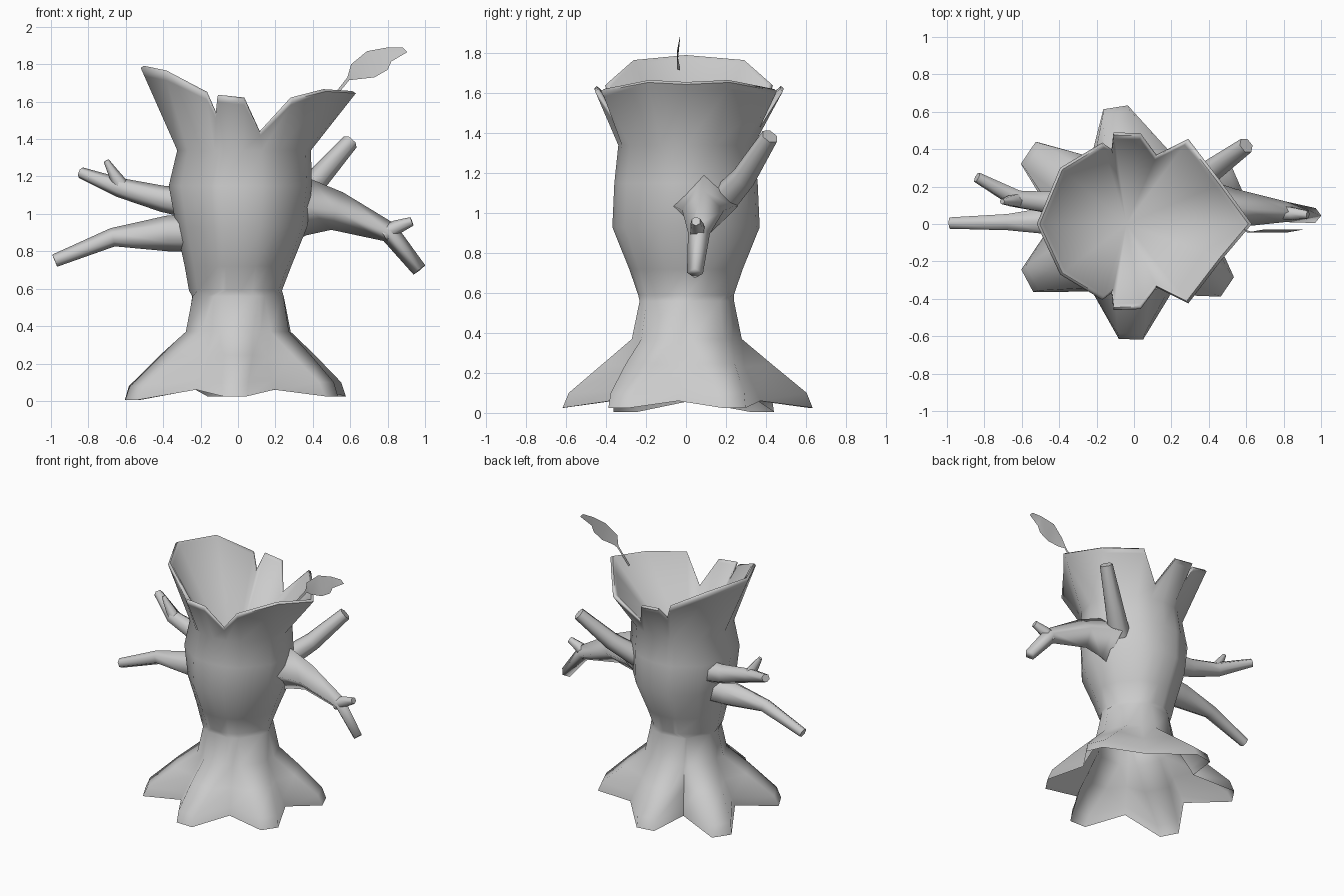
import bpy, bmesh, math
from mathutils import Vector

if "Cube" in bpy.data.objects:
    bpy.data.objects.remove(bpy.data.objects["Cube"])

wood = bpy.data.materials.new("pale grey wood")
wood.diffuse_color = (0.6, 0.6, 0.6, 1)
wood.use_nodes = True
wood.node_tree.nodes["Principled BSDF"].inputs["Base Color"].default_value = wood.diffuse_color


def make(name, verts, faces, angle=70, recalc=True, bridge_above=None):
    me = bpy.data.meshes.new(name)
    me.from_pydata([tuple(v) for v in verts], [], faces)
    ob = bpy.data.objects.new(name, me)
    bpy.context.collection.objects.link(ob)
    me.materials.append(wood)
    bm = bmesh.new()
    bm.from_mesh(me)
    if bridge_above is not None:
        # Join the two open loops above the given height
        loops = [e for e in bm.edges if e.is_boundary
                 and min(v.co.z for v in e.verts) > bridge_above]
        bmesh.ops.bridge_loops(bm, edges=loops)
    if recalc:
        bmesh.ops.recalc_face_normals(bm, faces=bm.faces)
    bm.to_mesh(me)
    bm.free()
    bpy.ops.object.select_all(action='DESELECT')
    ob.select_set(True)
    bpy.context.view_layer.objects.active = ob
    bpy.ops.object.shade_smooth_by_angle(angle=math.radians(angle))
    return ob


def loft(rings):
    """Vertices and quads joining closed rings of equal length."""
    n = len(rings[0])
    verts = [v for r in rings for v in r]
    faces = [(k*n+i, k*n+(i+1) % n, (k+1)*n+(i+1) % n, (k+1)*n+i)
             for k in range(len(rings)-1) for i in range(n)]
    return verts, faces


def tube(name, path, sides=6, angle=70):
    """Tapered limb; path holds (x, y, z, radius)."""
    pts = [Vector(p[:3]) for p in path]
    rings = []
    for k, p in enumerate(path):
        d = (pts[min(k+1, len(pts)-1)] - pts[max(k-1, 0)]).normalized()
        u = d.cross(Vector((0, 1, 0))).normalized()
        w = d.cross(u)
        rings.append([pts[k] + p[3]*(u*math.cos(a) + w*math.sin(a))
                      for a in (2*math.pi*i/sides for i in range(sides))])
    verts, faces = loft(rings)
    faces += [tuple(range(sides)), tuple(range(len(verts)-sides, len(verts)))]
    return make(name, verts, faces, angle)


# Trunk: jagged flared rim, outer wall and funnel-shaped hollow
half = [(.47, .22, 1.655), (.29, .455, 1.61), (.12, .37, 1.43), (.035, .485, 1.61),
        (-.11, .49, 1.625), (-.12, .40, 1.53), (-.17, .435, 1.64),
        (-.395, .30, 1.755)]
rim = ([Vector((.63, 0, 1.645))] + [Vector(p) for p in half] + [Vector((-.52, 0, 1.78))]
       + [Vector((x, -y+.03, z)) for x, y, z in reversed(half)])
angles = [math.atan2(p.y, p.x) for p in rim]
# z, right radius, left radius, depth radius
levels = [(.59, .235, .262, .24), (.72, .285, .285, .285), (.93, .37, .33, .37),
          (1.15, .395, .37, .36), (1.34, .39, .325, .34)]
rings = [[Vector(((rx if math.cos(a) > 0 else lx)*math.cos(a), ry*math.sin(a), z))
          for a in angles] for z, rx, lx, ry in levels]
rings.append([p + (q - p)*.9 for p, q in zip(rings[-1], rim)])
rings.append([p.copy() for p in rim])
rings.append([Vector((p.x*.97, p.y*.97, p.z+.012)) for p in rim])
rings.append([Vector((p.x*.93, p.y*.93, p.z-.005)) for p in rim])
verts, faces = loft(rings)
n = len(rim)
verts.append(Vector((-.04, 0, .98)))
last = len(verts) - 1
faces += [(last-n+i, last-n+(i+1) % n, last) for i in range(n)]

# Root skirt: six ridged roots around an open base
# angle, reach, drop of the tip
tips = [(23.5, 0, 0), (99, .03, 0), (146, .08, .02), (208, .045, .02),
        (268.5, .015, 0), (326, 0, 0)]
# ridge radius, ridge z, ridge half angle, valley radius, valley z
steps = [(.245, .56, 20, .245, .56), (.283, .37, 18, .265, .37), (.42, .245, 12, .335, .23),
         (.575, .10, 7, .40, .11), (.605, .025, 6, .425, .06)]
rings = []
for k, (r, z, h, vr, vz) in enumerate(steps):
    ring = []
    for i, (t, reach, drop) in enumerate(tips):
        nxt = tips[(i+1) % 6][0] + (360 if i == 5 else 0)
        rr, zz = r + reach*(0, 0, .3, 1, 1)[k], z - drop*(0, 0, 0, 1, 1)[k]
        for deg, q, height in ((t-h, rr, zz), (t+h, rr, zz), ((t+nxt)/2, vr, vz)):
            a = math.radians(deg)
            ring.append(Vector((q*math.cos(a), q*math.sin(a), height)))
    rings.append(ring)
root_verts, root_faces = loft(rings)
base = len(verts)
verts += root_verts
faces += [tuple(base+i for i in reversed(f)) for f in root_faces]
make("trunk_and_roots", verts, faces, 75, recalc=False, bridge_above=.5)

# Branches
tube("left_lower_branch", [(-.22, .02, .90, .105), (-.38, .02, .895, .095),
                           (-.67, .01, .875, .05), (-.98, .005, .75, .035)])
tube("left_upper_branch", [(-.25, .10, 1.06, .085), (-.40, .11, 1.08, .07),
                           (-.63, .135, 1.14, .052), (-.84, .25, 1.22, .03)])
tube("left_upper_twig", [(-.60, .13, 1.12, .045), (-.65, .125, 1.19, .035),
                         (-.705, .12, 1.285, .015)])
tube("right_branch", [(.32, .09, 1.035, .17), (.38, .09, 1.035, .15), (.53, .085, 1.015, .105),
                      (.81, .065, .90, .055), (.97, .045, .70, .04)], 4, 100)
tube("right_twig", [(.78, .06, .89, .045), (.85, .055, .93, .038), (.93, .05, .96, .024)])
tube("right_back_branch", [(.28, .18, 1.06, .075), (.42, .29, 1.18, .062),
                           (.60, .42, 1.385, .045)])

# Leaf: stem and flat blade
blade = [(.49, 1.61), (.50, 1.60), (.595, 1.715), (.64, 1.72), (.73, 1.73), (.80, 1.77),
         (.82, 1.815), (.905, 1.865), (.88, 1.89), (.80, 1.89), (.69, 1.87),
         (.605, 1.80), (.585, 1.73)]
make("leaf", [(x, -.03 - (.015 if .6 < x < .85 and z < 1.82 else 0), z) for x, z in blade],
     [(0, 1, 2, 12), (2, 3, 11, 12), (3, 4, 10, 11), (4, 5, 9, 10), (5, 6, 9), (6, 7, 8, 9)])
